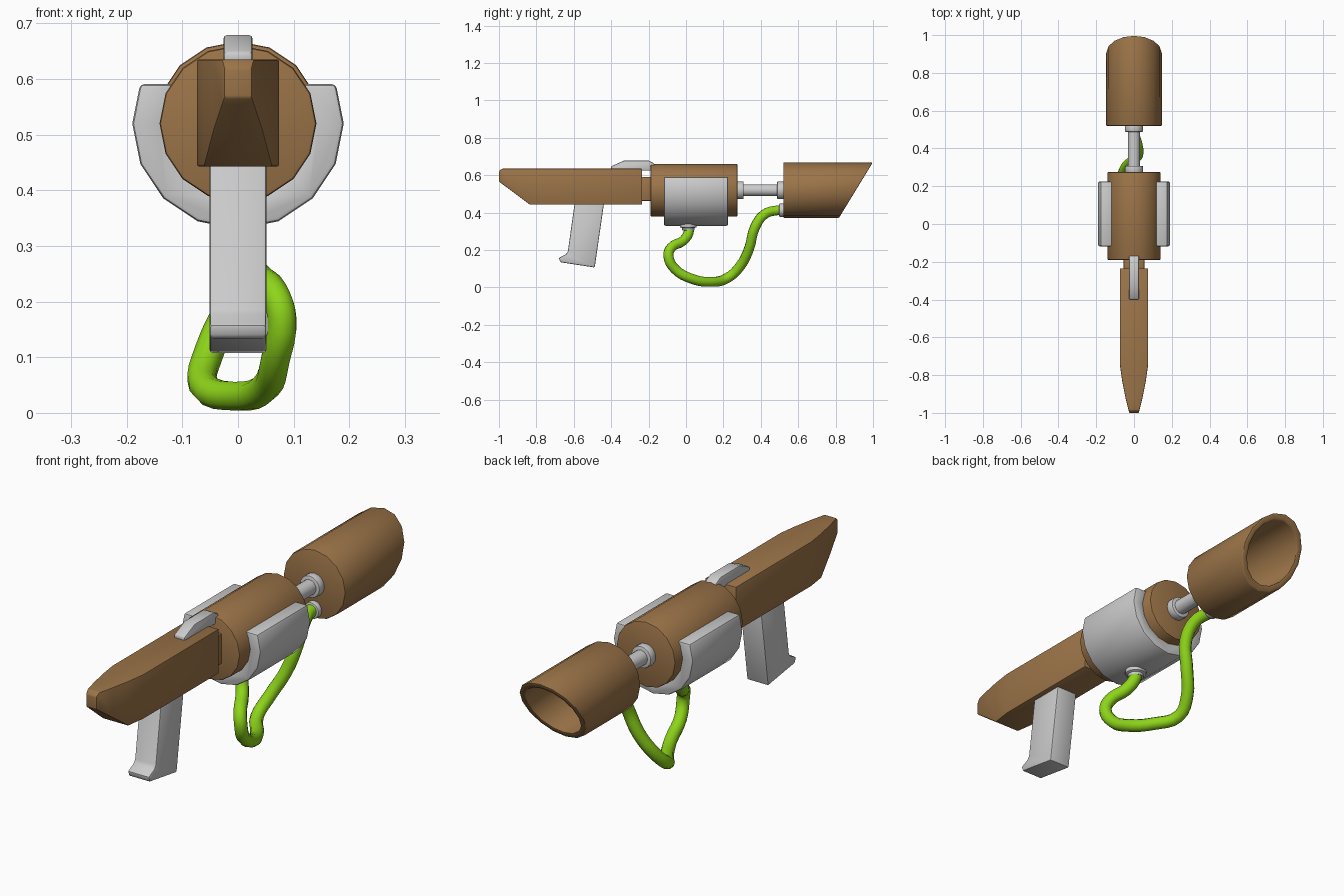
import bpy, bmesh
from math import sin, cos, pi, radians
from mathutils import Vector

if "Cube" in bpy.data.objects:
    bpy.data.objects.remove(bpy.data.objects["Cube"])

CZ = 0.52      # height of the barrel axis
SIDES = 16


def material(name, color):
    m = bpy.data.materials.new(name)
    m.diffuse_color = color
    m.use_nodes = True
    m.node_tree.nodes["Principled BSDF"].inputs["Base Color"].default_value = m.diffuse_color
    return m


wood = material("wood", (0.33, 0.175, 0.065, 1))
green = material("green_rubber", (0.27, 0.66, 0.01, 1))


def loft(name, rings, mat=None, bevel=0.006):
    """Bridge a list of equal-length rings, cap both ends and soften sharp edges."""
    bm = bmesh.new()
    loops = [[bm.verts.new(p) for p in r] for r in rings]
    for a, b in zip(loops, loops[1:]):
        n = len(a)
        for i in range(n):
            j = (i + 1) % n
            bm.faces.new((a[i], a[j], b[j], b[i]))
    bm.faces.new(loops[0])
    bm.faces.new(loops[-1])
    bmesh.ops.recalc_face_normals(bm, faces=bm.faces)
    if bevel:
        sharp = [e for e in bm.edges if e.calc_face_angle(0) > radians(35)]
        bmesh.ops.bevel(bm, geom=sharp, offset=bevel, segments=2, profile=0.5,
                        affect='EDGES', clamp_overlap=True)
    me = bpy.data.meshes.new(name)
    bm.to_mesh(me)
    bm.free()
    ob = bpy.data.objects.new(name, me)
    bpy.context.collection.objects.link(ob)
    if mat:
        me.materials.append(mat)
    bpy.ops.object.select_all(action='DESELECT')
    ob.select_set(True)
    bpy.context.view_layer.objects.active = ob
    bpy.ops.object.shade_smooth_by_angle(angle=radians(35))
    return ob


def ring(r, y, z=CZ, slant=0.0, n=SIDES):
    """Circle around the y axis; slant leans it forward at the top."""
    return [(r * cos(2 * pi * i / n),
             y + slant * r * sin(2 * pi * i / n),
             z + r * sin(2 * pi * i / n)) for i in range(n)]


def rod(name, r, y0, y1, z=CZ, mat=None, bevel=0.006):
    return loft(name, [ring(r, y0, z), ring(r, y1, z)], mat, bevel)


def plate(name, profile, half_width, mat=None, bevel=0.006):
    """Side profile (y, z) extruded across x."""
    return loft(name, [[(x, y, z) for y, z in profile]
                       for x in (-half_width, half_width)], mat, bevel)


# Main body and slant-cut hollow muzzle
rod("main_body", 0.141, -0.19, 0.275, mat=wood)
S = 0.61
loft("muzzle", [ring(0.148, 0.52), ring(0.148, 0.908, slant=S),
                ring(0.122, 0.908, slant=S), ring(0.122, 0.60)], wood, 0.005)

# Connecting rod with end collars
rod("connecting_rod", 0.032, 0.26, 0.53, bevel=0)
rod("rear_collar", 0.048, 0.268, 0.308)
rod("front_collar", 0.048, 0.487, 0.527)

# Open cradle clamped around the body
angles = [radians(-22.5 * k) for k in range(0, 9)]
outer = [(0.19 * cos(a), CZ + 0.19 * sin(a)) for a in angles]
inner = [(0.136 * cos(a), CZ + 0.136 * sin(a)) for a in reversed(angles)]
section = ([(0.176, 0.591)] + outer + [(-0.176, 0.591), (-0.116, 0.591)]
           + inner + [(0.116, 0.591)])
loft("cradle", [[(x, y, z) for x, z in section] for y in (-0.118, 0.225)],
     bevel=0.008)

# Tapered stock: y, bottom, top, half width
stations = [(-0.235, 0.443, 0.635, 0.074), (-0.75, 0.443, 0.635, 0.074),
            (-0.835, 0.443, 0.635, 0.062), (-0.92, 0.507, 0.635, 0.045),
            (-0.985, 0.555, 0.635, 0.029), (-1.0, 0.567, 0.62, 0.025)]
loft("stock", [[(-w, y, b), (w, y, b), (w, y, t), (-w, y, t)]
               for y, b, t, w in stations], wood, 0.004)
loft("stock_neck", [[(-0.055, y, 0.463), (0.055, y, 0.463),
                     (0.055, y, 0.592), (-0.055, y, 0.592)]
                    for y in (-0.25, -0.18)], wood, 0.004)

# Top latch and hand grip
plate("top_latch", [(-0.40, 0.625), (-0.40, 0.648), (-0.33, 0.679),
                    (-0.20, 0.679), (-0.168, 0.662), (-0.168, 0.625)], 0.026)
plate("grip", [(-0.594, 0.46), (-0.437, 0.46), (-0.488, 0.107), (-0.672, 0.135),
               (-0.680, 0.158), (-0.642, 0.178), (-0.632, 0.192)], 0.051)

# Hose fittings
rod("front_hose_fitting", 0.036, 0.498, 0.53, z=0.413)
loft("lower_hose_fitting",
     [[(r * cos(2 * pi * i / SIDES), 0.012 + r * sin(2 * pi * i / SIDES), z)
       for i in range(SIDES)]
      for r, z in ((0.045, 0.345), (0.045, 0.321), (0.033, 0.319), (0.033, 0.306))],
     bevel=0.003)

# Sagging hose
path = [(0, 0.014, 0.33), (0.008, 0.014, 0.295), (0.03, -0.015, 0.25),
        (0.065, -0.078, 0.215), (0.079, -0.094, 0.17), (0.068, -0.06, 0.10),
        (0.05, 0.03, 0.047), (0.0, 0.13, 0.030), (-0.062, 0.22, 0.050),
        (-0.05, 0.29, 0.115), (-0.008, 0.338, 0.21), (0.023, 0.368, 0.32),
        (0.018, 0.42, 0.392), (0, 0.485, 0.412), (0, 0.53, 0.413)]
cu = bpy.data.curves.new("hose", 'CURVE')
cu.dimensions = '3D'
cu.bevel_depth = 0.027
cu.bevel_resolution = 3
cu.resolution_u = 4
cu.use_fill_caps = True
sp = cu.splines.new('BEZIER')
sp.bezier_points.add(len(path) - 1)
for bp, co in zip(sp.bezier_points, path):
    bp.co = Vector(co)
    bp.handle_left_type = bp.handle_right_type = 'AUTO'
hose = bpy.data.objects.new("hose", cu)
bpy.context.collection.objects.link(hose)
cu.materials.append(green)
bpy.ops.object.select_all(action='DESELECT')
hose.select_set(True)
bpy.context.view_layer.objects.active = hose
bpy.ops.object.convert(target='MESH')
bpy.ops.object.shade_smooth_by_angle(angle=radians(50))
